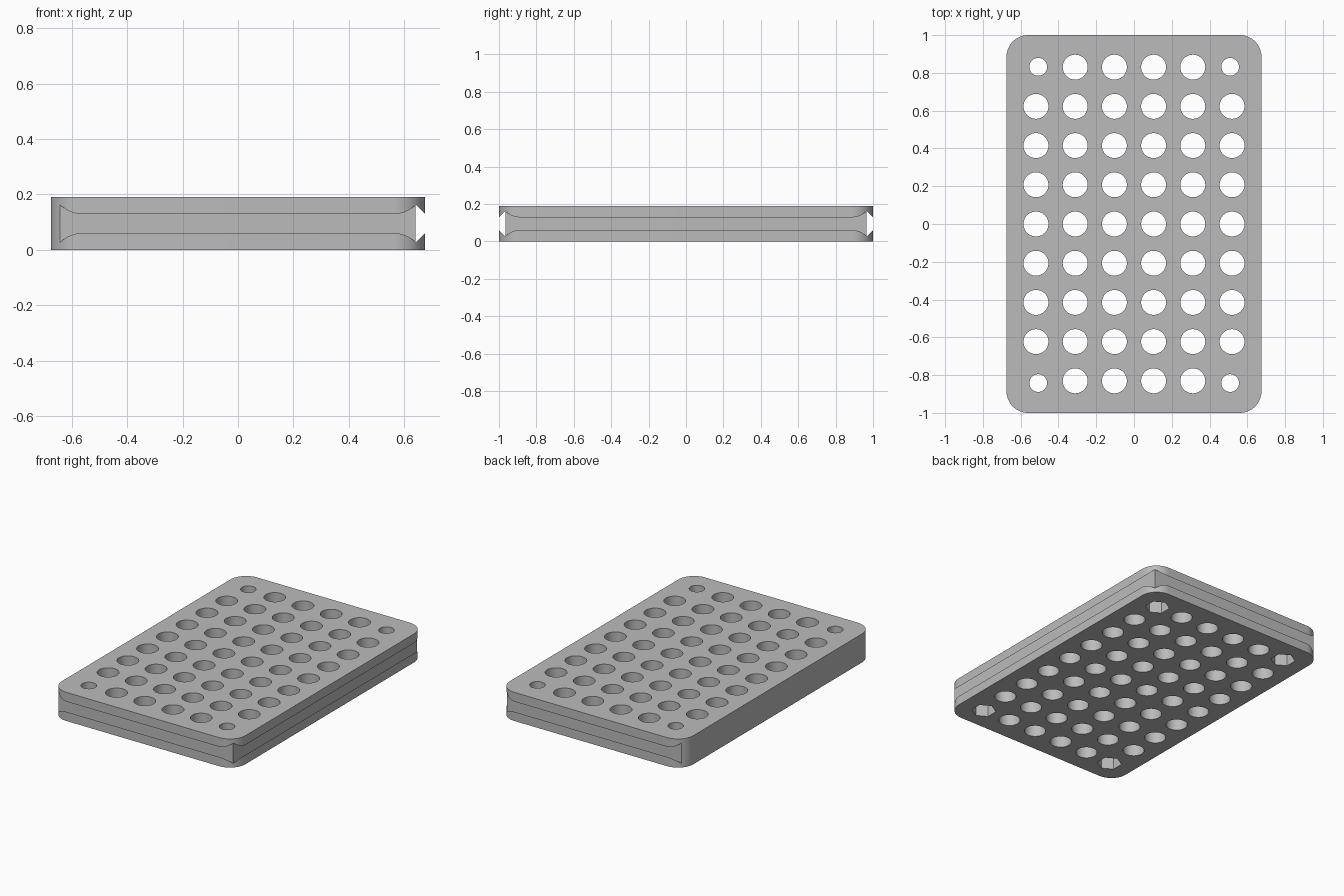
import bpy, bmesh
from math import cos, sin, pi, radians
from mathutils import Matrix, Vector

if "Cube" in bpy.data.objects:
    bpy.data.objects.remove(bpy.data.objects["Cube"], do_unlink=True)

HX, HY, H = 0.675, 1.0, 0.19      # half width, half length, thickness
CORNER, DEPTH = 0.115, 0.034      # corner radius, groove depth
PITCH, HOLE, SCREW, NUT = 0.2076, 0.066, 0.047, 0.076
POCKET = 0.09                     # nut pocket depth

grey = bpy.data.materials.new("grey plastic")
grey.use_nodes = True
colour = (0.5, 0.5, 0.5, 1)
grey.diffuse_color = colour
grey.node_tree.nodes["Principled BSDF"].inputs["Base Color"].default_value = colour


def add_prism(bm, outline, along):
    """Extrude a closed outline of 3D points by a vector."""
    face = bm.faces.new([bm.verts.new(p) for p in outline])
    new = bmesh.ops.extrude_face_region(bm, geom=[face])["geom"]
    bmesh.ops.translate(bm, vec=along, verts=[v for v in new if isinstance(v, bmesh.types.BMVert)])


def add_column(bm, x, y, z0, z1, radius, sides, turn=0.0):
    ring = [(x + radius * cos(turn + 2 * pi * i / sides),
             y + radius * sin(turn + 2 * pi * i / sides), z0) for i in range(sides)]
    add_prism(bm, ring, Vector((0, 0, z1 - z0)))


def make_object(name, bm):
    bmesh.ops.recalc_face_normals(bm, faces=bm.faces)
    mesh = bpy.data.meshes.new(name)
    bm.to_mesh(mesh)
    bm.free()
    mesh.materials.append(grey)
    obj = bpy.data.objects.new(name, mesh)
    bpy.context.collection.objects.link(obj)
    return obj


# Rounded slab
bm = bmesh.new()
outline = []
for sx, sy, start in ((1, 1, 0), (-1, 1, 90), (-1, -1, 180), (1, -1, 270)):
    for i in range(17):
        a = radians(start + 90 * i / 16)
        outline.append((sx * (HX - CORNER) + CORNER * cos(a),
                        sy * (HY - CORNER) + CORNER * sin(a), 0))
add_prism(bm, outline, Vector((0, 0, H)))
plate = make_object("perforated_plate", bm)

# Dovetail grooves, straight along each of the four sides
cutters = []
mid, half, out = H / 2, 0.034, 0.02
profile = [(-out, -half), (0, -half), (DEPTH, -half - DEPTH),
           (DEPTH, half + DEPTH), (0, half), (-out, half)]
for side, (reach, name) in enumerate(((HX, "left"), (HY, "back"), (HX, "right"), (HY, "front"))):
    bm = bmesh.new()
    add_prism(bm, [(reach - d, -1.2, mid + z) for d, z in profile], Vector((0, 2.4, 0)))
    bm.transform(Matrix.Rotation(side * pi / 2, 4, "Z"))
    cutters.append(make_object(name + "_groove_cutter", bm))

# Grid of round holes, smaller screw holes at the corners
corners = [(x, y) for x in (-0.507, 0.509) for y in (-0.842, 0.832)]
bm = bmesh.new()
for col in range(6):
    for row in range(9):
        if not (col in (0, 5) and row in (0, 8)):
            add_column(bm, (col - 2.5) * PITCH, (row - 4) * PITCH, -0.1, H + 0.1, HOLE, 48)
for x, y in corners:
    add_column(bm, x, y, POCKET / 2, H + 0.1, SCREW, 40)
cutters.append(make_object("hole_cutter", bm))

# Hexagonal nut pockets underneath
bm = bmesh.new()
for x, y in corners:
    add_column(bm, x, y, -0.1, POCKET, NUT, 6, pi / 6)
cutters.append(make_object("nut_pocket_cutter", bm))

# Cut everything, then drop the cutters
for cutter in cutters:
    mod = plate.modifiers.new(cutter.name, "BOOLEAN")
    mod.operation, mod.solver, mod.object = "DIFFERENCE", "EXACT", cutter
bpy.context.view_layer.update()
cut = bpy.data.meshes.new_from_object(plate.evaluated_get(bpy.context.evaluated_depsgraph_get()))
plate.modifiers.clear()
plate.data = cut
for cutter in cutters:
    bpy.data.objects.remove(cutter, do_unlink=True)

# Smooth curved walls, keep the edges sharp
bpy.ops.object.select_all(action="DESELECT")
plate.select_set(True)
bpy.context.view_layer.objects.active = plate
bpy.ops.object.shade_smooth_by_angle(angle=radians(30))
